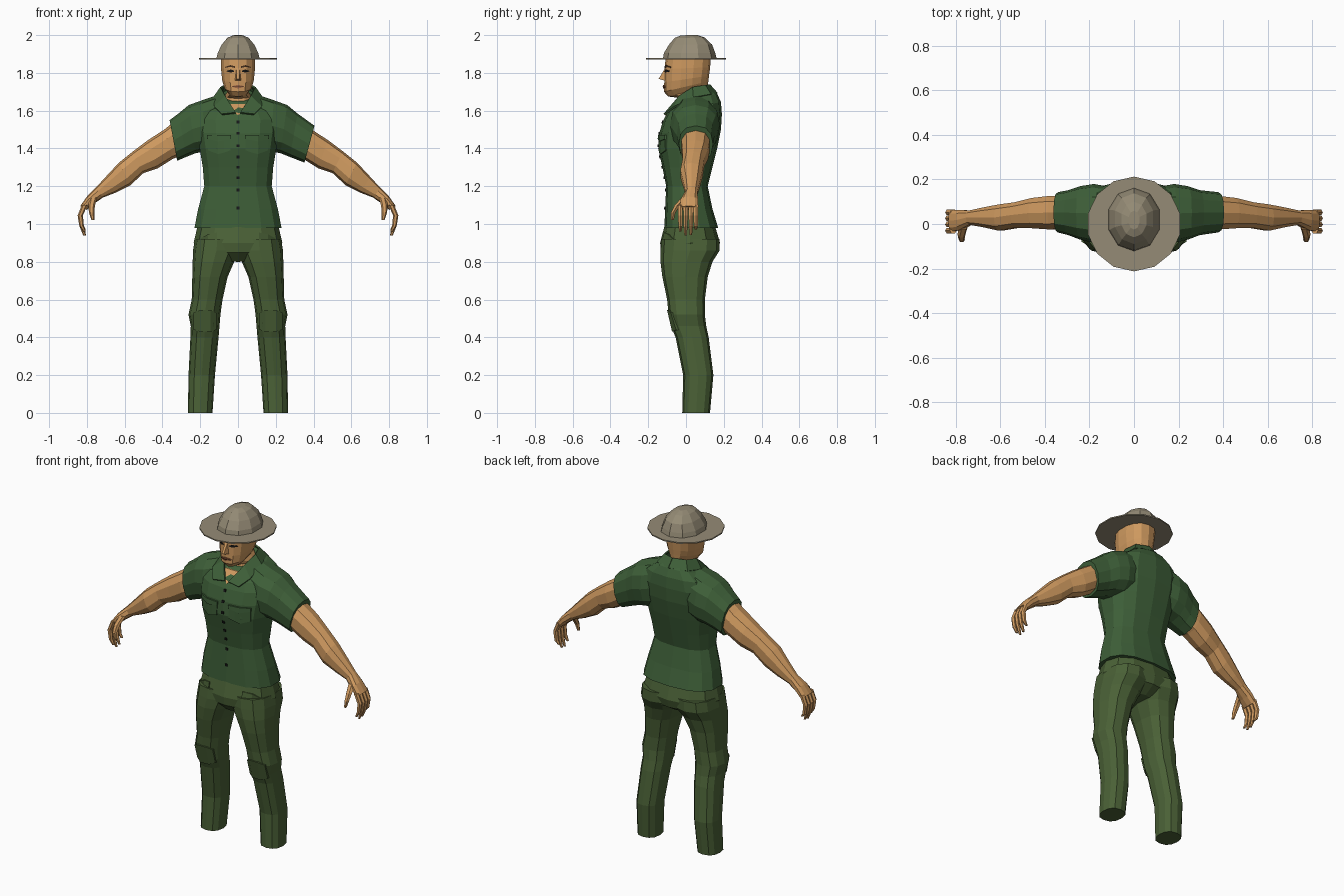
import bpy, bmesh, math
from mathutils import Vector
from mathutils.bvhtree import BVHTree


def material(name, rgb):
    m = bpy.data.materials.new(name)
    m.diffuse_color = (*rgb, 1)
    return m


SHIRT = material("shirt green", (0.048, 0.115, 0.040))
PANTS = material("trouser green", (0.068, 0.118, 0.037))
SKIN = material("tan skin", (0.62, 0.32, 0.115))
HAT = material("grey khaki", (0.30, 0.26, 0.18))
BLACK = material("black", (0.008, 0.008, 0.008))
BROWN = material("dark brown", (0.06, 0.028, 0.012))
LIPS = material("lip brown", (0.34, 0.13, 0.06))


def make(name, mat, verts, faces):
    bm = bmesh.new()
    vs = [bm.verts.new(v) for v in verts]
    for f in faces:
        bm.faces.new([vs[i] for i in f])
    bmesh.ops.recalc_face_normals(bm, faces=bm.faces)
    me = bpy.data.meshes.new(name)
    bm.to_mesh(me)
    bm.free()
    me.materials.append(mat)
    ob = bpy.data.objects.new(name, me)
    bpy.context.collection.objects.link(ob)
    return ob


def ring(a, b, d, n=12, p=2.4):
    """Superellipse through a and b, half-depth vector d."""
    a, b, d = Vector(a), Vector(b), Vector(d)
    c, u = (a + b) / 2, (a - b) / 2
    out = []
    for i in range(n):
        t = 2 * math.pi * i / n
        f = lambda v: math.copysign(abs(v) ** (2 / p), v) if abs(v) > 1e-6 else 0
        out.append(c + u * f(math.cos(t)) + d * f(math.sin(t)))
    return out


def loft(name, mat, rings):
    n = len(rings[0])
    verts = [v for r in rings for v in r]
    faces = [(k * n + i, k * n + (i + 1) % n, (k + 1) * n + (i + 1) % n, (k + 1) * n + i)
             for k in range(len(rings) - 1) for i in range(n)]
    faces += [tuple(range(n)), tuple(range(len(verts) - n, len(verts)))]
    return make(name, mat, verts, faces)


def body(name, mat, rows, n=12, p=2.4):
    """Rows: front y, front z, back y, back z, half width."""
    return loft(name, mat, [ring((0, y0, z0), (0, y1, z1), (w, 0, 0), n, p)
                            for y0, z0, y1, z1, w in rows])


def limb(name, mat, rows, s, n=10):
    """Rows: outer x, z, inner x, z, front y, back y; s mirrors in x."""
    return loft(name, mat, [ring((s * xa, (y0 + y1) / 2, za), (s * xb, (y0 + y1) / 2, zb),
                                 (0, (y1 - y0) / 2, 0), n)
                            for xa, za, xb, zb, y0, y1 in rows])


def plate(name, mat, target, cols, s=1, t=0.006):
    """Thin strip of columns (x, low z, high z) laid on the front of target."""
    me = target.data
    tree = BVHTree.FromPolygons([v.co for v in me.vertices], [p.vertices[:] for p in me.polygons])
    verts = []
    for x, lo, hi in cols:
        for z, off in ((lo, -t), (hi, -t), (hi, 0.004), (lo, 0.004)):
            hit = tree.ray_cast(Vector((s * x, -1, z)), Vector((0, 1, 0)))[0]
            verts.append((s * x, (hit.y if hit else 0) + off, z))
    k = len(cols) - 1
    faces = [(4 * c + i, 4 * c + (i + 1) % 4, 4 * c + 4 + (i + 1) % 4, 4 * c + 4 + i)
             for c in range(k) for i in range(4)]
    faces += [(0, 1, 2, 3), (4 * k, 4 * k + 1, 4 * k + 2, 4 * k + 3)]
    return make(name, mat, verts, faces)


def dot(name, mat, target, x, z, r=0.007):
    plate(name, mat, target, [(x - r, z - r, z + r), (x + r, z - r, z + r)])


# Shirt body
shirt = body("shirt_body", SHIRT, [
    (-.115, .98, .17, .98, .235), (-.11, 1.08, .14, 1.08, .215), (-.105, 1.2, .115, 1.2, .182),
    (-.125, 1.3, .14, 1.3, .19), (-.147, 1.4, .165, 1.4, .207), (-.142, 1.48, .185, 1.5, .22),
    (-.12, 1.55, .19, 1.58, .225), (-.095, 1.595, .185, 1.645, .195),
    (-.06, 1.625, .165, 1.69, .13), (-.03, 1.645, .13, 1.715, .085)], 14, 2.6)

# Trousers: hips
hips = body("trouser_hips", PANTS, [
    (-.08, .80, .10, .81, .08), (-.13, .85, .165, .85, .215), (-.137, .90, .18, .90, .235),
    (-.115, .985, .155, .985, .215)])

# Neck and head
head = body("head", SKIN, [
    (-.04, 1.58, .10, 1.64, .07), (-.015, 1.665, .115, 1.69, .07), (-.095, 1.675, .115, 1.725, .052),
    (-.117, 1.70, .118, 1.755, .074), (-.115, 1.75, .122, 1.785, .086),
    (-.113, 1.82, .128, 1.83, .092), (-.108, 1.88, .13, 1.88, .092),
    (-.07, 1.93, .10, 1.93, .07)], 14, 2.3)
make("nose", SKIN, [(-.008, -.108, 1.83), (.008, -.108, 1.83), (-.018, -.105, 1.757),
                    (.018, -.105, 1.757), (-.007, -.145, 1.768), (.007, -.145, 1.768)],
     [(0, 1, 5, 4), (2, 4, 5, 3), (0, 4, 2), (1, 3, 5), (0, 2, 3, 1)])
plate("lips", LIPS, head, [(-.032, 1.726, 1.73), (0, 1.717, 1.737), (.032, 1.726, 1.73)])
plate("mouth_line", BROWN, head, [(-.03, 1.726, 1.729), (0, 1.726, 1.729), (.03, 1.726, 1.729)], t=.009)

# Open neck under the collar
plate("neck_opening", SKIN, shirt, [(-.05, 1.62, 1.635), (0, 1.575, 1.635), (.05, 1.62, 1.635)])

# Hat
loft("hat_brim", HAT, [ring((0, -.213, z), (0, .213, z), (.212, 0, 0), 14, 2)
                       for z in (1.872, 1.879)])
body("hat_crown", HAT, [
    (-.122, 1.876, .162, 1.876, .12), (-.117, 1.905, .155, 1.905, .113),
    (-.09, 1.95, .138, 1.95, .09), (-.06, 1.985, .10, 1.987, .058),
    (-.025, 1.999, .06, 2.0, .025)], 10, 2.1)

# Shirt buttons
for z in (1.54, 1.48, 1.415, 1.355, 1.3, 1.245, 1.18, 1.085):
    dot("shirt_button", BLACK, shirt, 0, z)

FINGER = [(.812, 1.10), (.835, 1.045), (.828, .99), (.812, 0)]
for s, side in ((1, "left"), (-1, "right")):
    # Leg, knee patch and hip pocket
    leg = limb(side + "_trouser_leg", PANTS, [
        (.265, 0, .135, 0, -.02, .127), (.262, .2, .122, .2, -.015, .145),
        (.252, .4, .103, .4, -.055, .12), (.25, .46, .098, .46, -.08, .107),
        (.262, .52, .093, .52, -.092, .10), (.245, .6, .082, .6, -.10, .10),
        (.242, .72, .055, .72, -.125, .115), (.24, .80, .02, .80, -.135, .14),
        (.238, .86, -.01, .86, -.135, .178), (.228, .92, -.01, .92, -.13, .178)], s, 12)
    plate(side + "_knee_patch", PANTS, leg,
          [(.115, .44, .53), (.145, .43, .545), (.20, .43, .545), (.235, .44, .53)], s, .012)
    plate(side + "_hip_pocket", PANTS, hips,
          [(.11, .92, .955), (.16, .885, .945), (.205, .875, .92)], s, .008)

    # Sleeve, the right one a little shorter
    cuff = (.405, 1.52, .352, 1.325) if s > 0 else (.362, 1.55, .322, 1.335)
    limb(side + "_sleeve", SHIRT, [
        (.10, 1.685, .10, 1.40, -.06, .165), (.19, 1.655, .17, 1.385, -.085, .18),
        (.26, 1.63, .225, 1.375, -.07, .17), (.315, 1.585, .275, 1.355, -.05, .152),
        (*cuff, -.038, .143)], s, 12)

    # Arm and palm
    limb(side + "_arm", SKIN, [
        (.31, 1.565, .28, 1.37, -.02, .125), (.39, 1.50, .345, 1.345, -.028, .13),
        (.475, 1.445, .425, 1.295, -.022, .12), (.555, 1.385, .50, 1.27, -.02, .10),
        (.63, 1.325, .57, 1.205, -.032, .09), (.70, 1.25, .65, 1.165, -.015, .075),
        (.755, 1.19, .715, 1.14, -.005, .062), (.80, 1.145, .765, 1.105, -.03, .065),
        (.835, 1.095, .80, 1.075, -.035, .065)], s)

    # Fingers and thumb
    for name, y, low in (("index", -.03, .96), ("middle", -.002, .938),
                         ("ring", .026, .942), ("little", .052, .97)):
        loft(f"{side}_{name}_finger", SKIN, [
            ring((s * (x - r), y, z or low), (s * (x + r), y, z or low), (0, r, 0), 6, 2)
            for (x, z), r in zip(FINGER, (.015, .014, .012, .007))])
    loft(side + "_thumb", SKIN, [
        ring((s * (x - r), y, z), (s * (x + r), y, z), (0, r, 0), 6, 2)
        for x, y, z, r in ((.765, -.005, 1.14, .02), (.775, -.045, 1.10, .018),
                           (.775, -.068, 1.06, .014), (.768, -.072, 1.02, .008))])

    # Chest pocket with button
    plate(side + "_chest_pocket", SHIRT, shirt,
          [(.04, 1.39, 1.465), (.075, 1.378, 1.465), (.105, 1.37, 1.465), (.16, 1.39, 1.465)], s)
    plate(side + "_pocket_flap", SHIRT, shirt,
          [(.037, 1.45, 1.47), (.075, 1.443, 1.47), (.105, 1.437, 1.47), (.163, 1.45, 1.47)], s, .01)
    dot(side + "_pocket_button", BLACK, shirt, s * .105, 1.456, .0085)

    # Eye and brow
    plate(side + "_eye", BLACK, head,
          [(.02, 1.806, 1.811), (.038, 1.802, 1.818), (.06, 1.807, 1.811)], s, .004)
    plate(side + "_brow", BROWN, head,
          [(.016, 1.826, 1.835), (.04, 1.832, 1.841), (.068, 1.827, 1.832)], s, .006)

    # Collar half: upper edge then lower edge
    top = [(0, .125, 1.735), (.07, .10, 1.733), (.09, .035, 1.722), (.066, -.035, 1.675), (.012, -.108, 1.588)]
    low = [(0, .165, 1.69), (.10, .13, 1.685), (.128, .04, 1.668), (.125, -.06, 1.62), (.085, -.115, 1.58)]
    collar = make(side + "_collar", SHIRT, [(s * x, y, z) for x, y, z in top + low],
                  [(i, i + 1, i + 6, i + 5) for i in range(4)])
    mod = collar.modifiers.new("thickness", "SOLIDIFY")
    mod.thickness = .01
    mod.offset = 0
